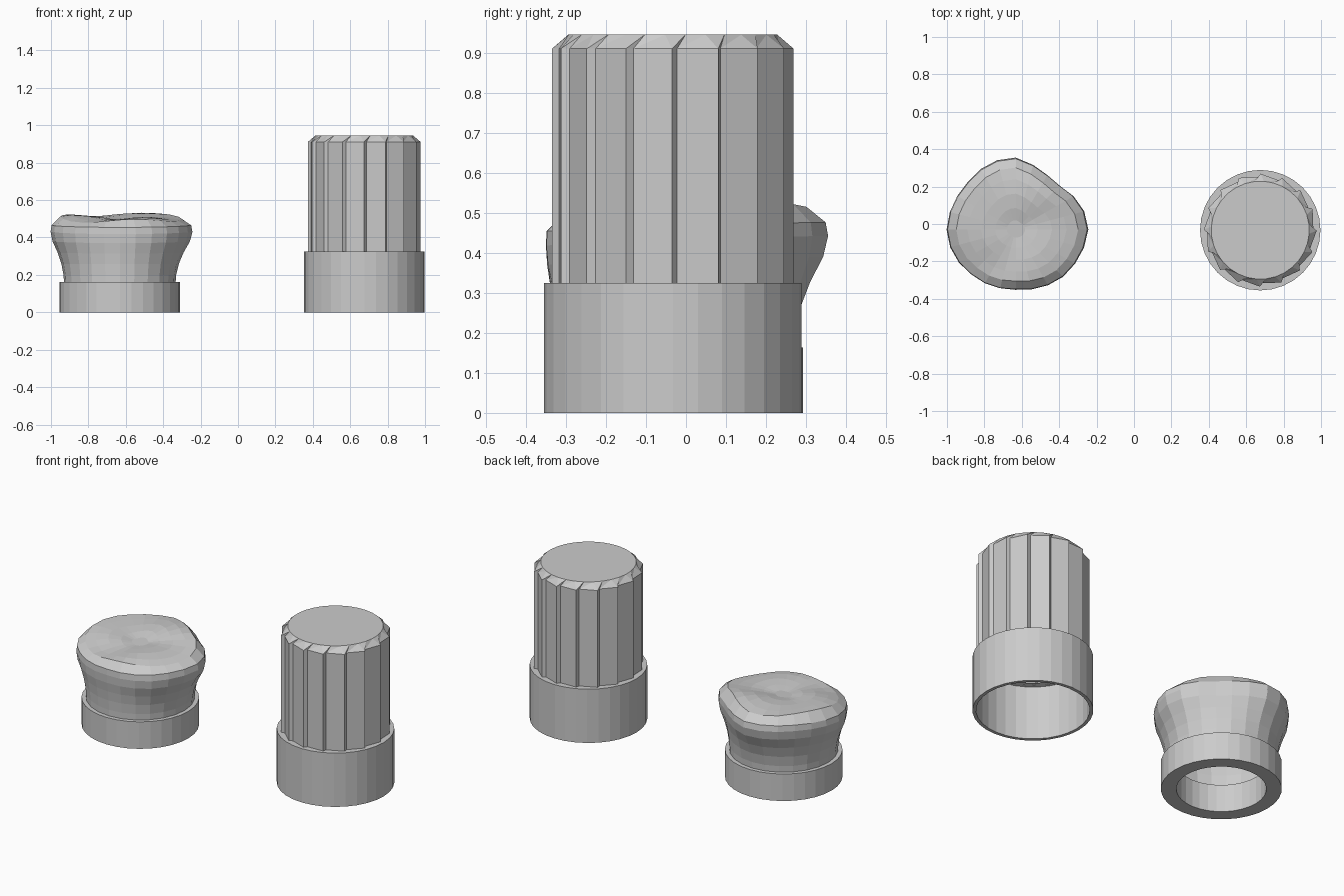
import bpy, math
from math import sin, cos, pi, radians

if "Cube" in bpy.data.objects:
    bpy.data.objects.remove(bpy.data.objects["Cube"])


def make_object(name, verts, faces, loc):
    mesh = bpy.data.meshes.new(name)
    mesh.from_pydata(verts, [], faces)
    mesh.update()
    ob = bpy.data.objects.new(name, mesh)
    ob.location = loc
    bpy.context.collection.objects.link(ob)
    return ob


def loft(rings, loop=False):
    """Join equal-sized rings of points with quads."""
    n = len(rings[0])
    verts = [p for r in rings for p in r]
    faces = []
    for k in range(len(rings) if loop else len(rings) - 1):
        a, b = k * n, (k + 1) % len(rings) * n
        faces += [(a + i, a + (i + 1) % n, b + (i + 1) % n, b + i)
                  for i in range(n)]
    return verts, faces


def circle(r, z, n=32):
    return [(r * cos(2 * pi * i / n), r * sin(2 * pi * i / n), z) for i in range(n)]


def band(name, profile, loc):
    make_object(name, *loft([circle(r, z) for r, z in profile], True), loc)


# --- Tall pleated hat ---
TALL = (0.675, -0.033, 0)
band("tall_hat_band", [(.322, 0), (.322, .325), (.272, .325), (.303, .318), (.303, 0)], TALL)

# Sawtooth pleats, with a twisted bevel up to a flat round lid
PLEATS = 16
step = 2 * pi / PLEATS
verts, faces = [], []
for k in range(PLEATS):
    a = k * step
    for ang, r, z in [(-0.4, .302, .32), (2.2, .284, .32),
                      (-0.4, .302, .91), (2.2, .284, .91),
                      (7, .262, .945), (18.25, .262, .945)]:
        t = a + radians(ang)
        verts.append((r * cos(t), r * sin(t), z))
    b, c = 6 * k, 6 * ((k + 1) % PLEATS)
    faces += [(b, b + 1, b + 3, b + 2),          # fold
              (b + 1, c, c + 2, b + 3),          # wide pleat face
              (b + 2, b + 3, b + 4),             # bevel above fold
              (b + 3, b + 5, b + 4),
              (b + 3, c + 2, b + 5),
              (c + 2, c + 4, b + 5)]
faces.append([6 * k + j for k in range(PLEATS) for j in (4, 5)])
make_object("tall_hat_pleats", verts, faces, TALL)

# --- Low puffy hat ---
LOW = (-0.632, -0.03, 0)
band("low_hat_band", [(.322, 0), (.322, .163), (.24, .163), (.24, 0)], LOW)

# Lumpy outline radius every 22.5 degrees
OUTLINE = [.388, .37, .332, .345, .385, .38, .362, .362,
           .37, .358, .338, .328, .32, .337, .357, .37]


def outline(t):
    """Smooth periodic interpolation of the outline."""
    u = t / (2 * pi) * 16
    i, f = int(u), u - int(u)
    p = [OUTLINE[(i + d) % 16] for d in (-1, 0, 1, 2)]
    return p[1] + .5 * f * (p[2] - p[0] + f * (2 * p[0] - 5 * p[1] + 4 * p[2] - p[3]
                            + f * (3 * (p[1] - p[2]) + p[3] - p[0])))


N = 24
rings = []
# Sides: height, blend from neck radius to full outline
for z, w in [(.155, 0), (.2, .04), (.26, .2), (.32, .48), (.38, .86), (.43, 1), (.465, .93)]:
    ring = []
    for i in range(N):
        t = 2 * pi * i / N
        r = .298 * (1 - w) + outline(t) * w
        ring.append((r * cos(t), r * sin(t), z + .012 * w * sin(t)))
    rings.append(ring)
# Crown: wavy top with a swirl and a shallow centre dip
for s in (.86, .7, .5, .3, .13):
    ring = []
    for i in range(N):
        t = 2 * pi * i / N
        r = outline(t) * s
        z = (.498 + .022 * s * sin(t) + .016 * sin(pi * s)
             + .013 * s * cos(3 * t + 4 * s + .6) - .01 * (1 - s) ** 2)
        ring.append((r * cos(t), r * sin(t), z))
    rings.append(ring)
verts, faces = loft(rings)
faces.append(list(range(len(verts) - N, len(verts))))
make_object("low_hat_puff", verts, faces, LOW)
